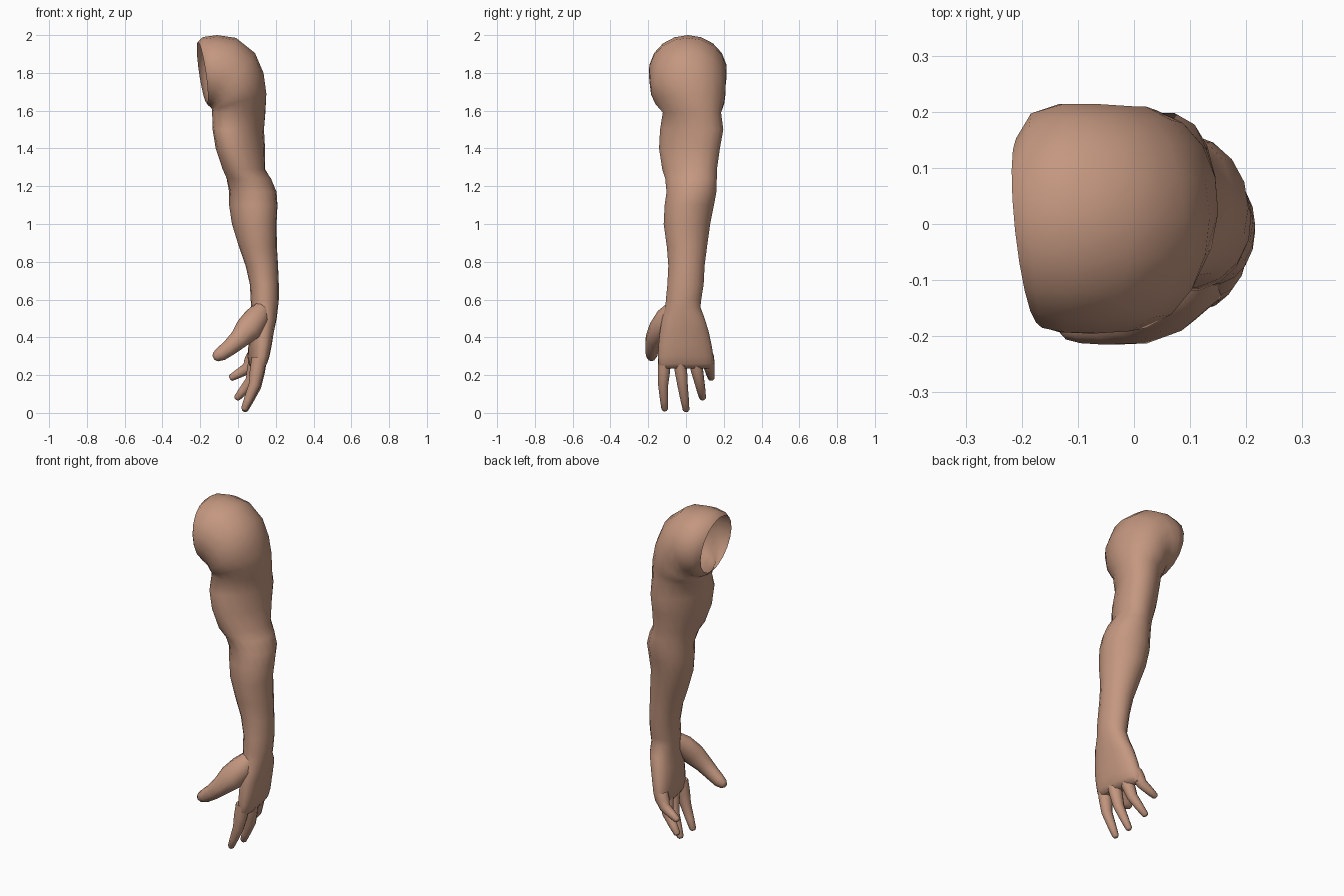
import bpy, bmesh, math
from mathutils import Vector

if "Cube" in bpy.data.objects:
    bpy.data.objects.remove(bpy.data.objects["Cube"])

skin = bpy.data.materials.new("skin_tan")
skin.diffuse_color = (0.55, 0.31, 0.215, 1)
skin.use_nodes = True
skin.node_tree.nodes["Principled BSDF"].inputs["Base Color"].default_value = skin.diffuse_color


def loft(name, rings, cap_start=False, cap_end=True):
    """Skin a list of equal-length point rings."""
    bm = bmesh.new()
    loops = [[bm.verts.new(p) for p in r] for r in rings]
    n = len(loops[0])
    for a, b in zip(loops, loops[1:]):
        for i in range(n):
            j = (i + 1) % n
            bm.faces.new((a[i], a[j], b[j], b[i]))
    if cap_start:
        bm.faces.new(loops[0][::-1])
    if cap_end:
        bm.faces.new(loops[-1])
    bmesh.ops.recalc_face_normals(bm, faces=bm.faces)
    me = bpy.data.meshes.new(name)
    bm.to_mesh(me)
    bm.free()
    me.materials.append(skin)
    ob = bpy.data.objects.new(name, me)
    bpy.context.collection.objects.link(ob)
    bpy.ops.object.select_all(action='DESELECT')
    ob.select_set(True)
    bpy.context.view_layer.objects.active = ob
    bpy.ops.object.shade_smooth_by_angle(angle=math.radians(60))
    return ob


def section(inner, outer, y0, y1, skew=0, power=1.0, n=18):
    """Oval ring between an inner and outer (x, z) point, y0..y1 wide."""
    pts = []
    for i in range(n):
        t = 2 * math.pi * i / n
        c, s = math.cos(t), math.sin(t)
        c = math.copysign(abs(c) ** power, c)
        s = math.copysign(abs(s) ** power, s)
        x = (inner[0] + outer[0]) / 2 + (outer[0] - inner[0]) / 2 * c + skew * s
        z = (inner[1] + outer[1]) / 2 + (outer[1] - inner[1]) / 2 * c
        pts.append((x, (y0 + y1) / 2 + (y1 - y0) / 2 * s, z))
    return pts


def tube(name, path, n=10):
    """Tapered digit: path of (x, y, z, half thickness, half width in y)."""
    P = [Vector(p[:3]) for p in path]
    rings = []
    for k, p in enumerate(path):
        d = (P[min(k + 1, len(P) - 1)] - P[max(k - 1, 0)]).normalized()
        side = (Vector((0, 1, 0)) - d * d.y).normalized()
        up = d.cross(side)
        rings.append([P[k] + up * p[3] * math.cos(2 * math.pi * i / n)
                      + side * p[4] * math.sin(2 * math.pi * i / n) for i in range(n)])
    return loft(name, rings, True, True)


# shoulder: rings fanned around the armpit, (inner x, z, outer x, z, y0, y1, skew)
shoulder = [
    (-.165, 1.64, -.212, 1.965, -.178, .155, -.018),
    (-.158, 1.628, -.185, 1.99, -.188, .20, -.01),
    (-.150, 1.622, -.11, 2.0, -.196, .217, 0),
    (-.145, 1.618, -.01, 1.985, -.198, .217, 0),
    (-.140, 1.612, .09, 1.905, -.194, .213, 0),
    (-.138, 1.605, .135, 1.80, -.188, .212, 0),
    (-.137, 1.597, .150, 1.69, -.165, .205, .01),
]
# arm down to the wrist: (z, x0, x1, y0, y1, skew)
arm = [
    (1.59, -.135, .143, -.125, .188, .03),
    (1.50, -.125, .128, -.140, .200, .05),
    (1.40, -.112, .137, -.145, .182, .04),
    (1.29, -.078, .140, -.128, .166, .03),
    (1.24, -.060, .175, -.112, .165, .015),
    (1.17, -.047, .204, -.105, .163, 0),
    (1.10, -.047, .209, -.115, .150, -.01),
    (1.00, -.032, .204, -.120, .130, -.01),
    (.88, .005, .206, -.103, .113, 0),
    (.78, .040, .212, -.095, .100, 0),
    (.68, .063, .216, -.100, .095, 0),
    (.60, .067, .216, -.108, .082, 0),
    (.56, .070, .212, -.110, .078, 0),
]
# hand, flat and slightly cupped toward the thumb side
hand = [
    (.50, .075, .205, -.128, .100, 0),
    (.43, .065, .190, -.140, .122, -.008),
    (.36, .058, .176, -.147, .137, -.015),
    (.30, .055, .162, -.150, .147, -.018),
    (.26, .060, .148, -.147, .147, -.020),
    (.235, .075, .130, -.135, .135, -.020),
]
rings = [section((a, b), (c, d), y0, y1, s) for a, b, c, d, y0, y1, s in shoulder]
rings += [section((x0, z), (x1, z), y0, y1, s) for z, x0, x1, y0, y1, s in arm]
rings += [section((x0, z), (x1, z), y0, y1, s, .85) for z, x0, x1, y0, y1, s in hand]
loft("arm_and_palm", rings)

# four fingers curling toward the palm: knuckle, middle joint, tip
fingers = {
    "index_finger": ((.112, -.113, .29), (.088, -.121, .15), (.030, -.112, .012)),
    "middle_finger": ((.115, -.035, .29), (.092, -.017, .14), (.032, .002, .008)),
    "ring_finger": ((.100, .045, .29), (.070, .070, .17), (-.010, .090, .072)),
    "little_finger": ((.085, .112, .30), (.050, .125, .235), (-.043, .134, .182)),
}
for name, (a, b, c) in fingers.items():
    a, b, c = Vector(a), Vector(b), Vector(c)
    path = [(*a, .040, .036), (*a.lerp(b, .5), .038, .034), (*b, .031, .028),
            (*b.lerp(c, .55), .024, .023), (*b.lerp(c, .93), .018, .018), (*c, .010, .011)]
    tube(name, path)

# thumb, with its wide base blended into the wrist
tube("thumb", [
    (.130, -.060, .555, .045, .045),
    (.100, -.105, .505, .066, .055),
    (.055, -.145, .445, .070, .052),
    (.005, -.172, .390, .052, .044),
    (-.045, -.180, .345, .043, .037),
    (-.090, -.182, .312, .037, .032),
    (-.118, -.183, .297, .027, .024),
    (-.130, -.183, .291, .012, .012),
])
